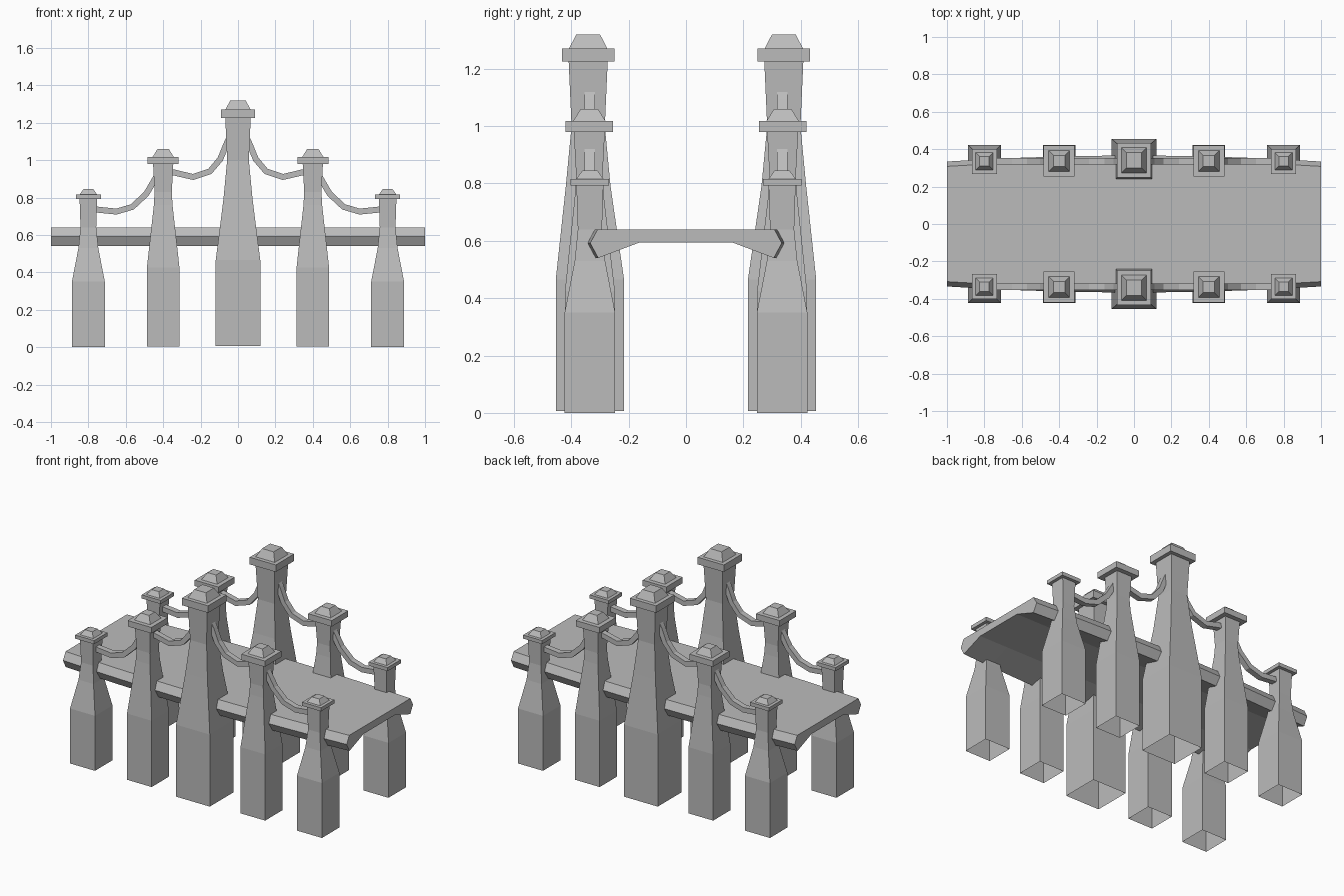
import bpy, bmesh
from mathutils import Vector

if "Cube" in bpy.data.objects:
    bpy.data.objects.remove(bpy.data.objects["Cube"])

stone = bpy.data.materials.new("grey_stone")
stone.diffuse_color = (0.5, 0.5, 0.5, 1)
stone.use_nodes = True
stone.node_tree.nodes["Principled BSDF"].inputs["Base Color"].default_value = stone.diffuse_color


def loft(name, rings, cap_start=True, cap_end=True):
    """Skin a list of equal-length closed rings into one flat-shaded object."""
    bm = bmesh.new()
    rows = [[bm.verts.new(p) for p in ring] for ring in rings]
    n = len(rows[0])
    for a, b in zip(rows, rows[1:]):
        for i in range(n):
            j = (i + 1) % n
            bm.faces.new((a[i], a[j], b[j], b[i]))
    if cap_start:
        bm.faces.new(rows[0][::-1])
    if cap_end:
        bm.faces.new(rows[-1])
    bmesh.ops.recalc_face_normals(bm, faces=bm.faces)
    me = bpy.data.meshes.new(name)
    bm.to_mesh(me)
    bm.free()
    me.materials.append(stone)
    ob = bpy.data.objects.new(name, me)
    bpy.context.collection.objects.link(ob)
    return ob


def square(x, y, half, z):
    return [(x + sx * half, y + sy * half, z)
            for sx, sy in ((-1, -1), (1, -1), (1, 1), (-1, 1))]


# (half width, height) profiles by distance from the middle: shaft, then cap
PILLARS = {
    0.0: ([(.119, .006), (.119, .465), (.078, .79), (.058, 1.0), (.068, 1.225)],
          [(.092, 1.225), (.092, 1.27), (.067, 1.27), (.041, 1.32)], .006),
    0.4: ([(.087, .003), (.087, .425), (.05, .76), (.046, .83), (.054, .98)],
          [(.083, .98), (.083, 1.018), (.056, 1.018), (.03, 1.06)], .002),
    0.8: ([(.088, 0), (.088, .35), (.053, .53), (.042, .64), (.047, .793)],
          [(.067, .793), (.067, .816), (.047, .816), (.026, .845)], 0),
}

# Sagging links (distance from the middle, height)
LINKS = {
    "inner_link": [(.04, 1.13), (.06, 1.09), (.095, 1.005), (.15, .94),
                   (.24, .91), (.36, .938)],
    "outer_link": [(.415, .96), (.44, .905), (.49, .82), (.565, .75),
                   (.65, .725), (.77, .737)],
}

for side, sy in (("front", -1), ("back", 1)):
    y = sy * 0.335
    # Pillars, open underneath, with stepped pyramid caps
    for x in (-.8, -.4, 0, .4, .8):
        shaft, cap, lean = PILLARS[abs(x)]
        loft(side + "_pillar",
             [square(x, y + (sy * lean if z > .5 else 0), h, z) for h, z in shaft],
             cap_start=False)
        loft(side + "_pillar_cap", [square(x, y + sy * lean, h, z) for h, z in cap])
    # Square-section links hung between the pillars
    for name, path in LINKS.items():
        for sx in (-1, 1):
            pts = [Vector((sx * d, 0, z)) for d, z in path]
            rings = []
            for i, p in enumerate(pts):
                t = (pts[min(i + 1, len(pts) - 1)] - pts[max(i - 1, 0)]).normalized()
                nrm = Vector((-t.z, 0, t.x)) * .016
                rings.append([p + nrm * k + Vector((0, y + w * .018, 0))
                              for k, w in ((-1, -1), (1, -1), (1, 1), (-1, 1))])
            loft(side + "_" + name, rings)

# Deck with pointed edges, bowed slightly wider in the middle
rings = []
for i in range(11):
    x = -1 + i * .2
    b = .032 * (1 - x * x)
    half = [(.308 + b, .64), (.334 + b, .592), (.306 + b, .54), (.162, .594)]
    rings.append([(x, v, z) for v, z in half] + [(x, -v, z) for v, z in half[::-1]])
loft("deck", rings)
